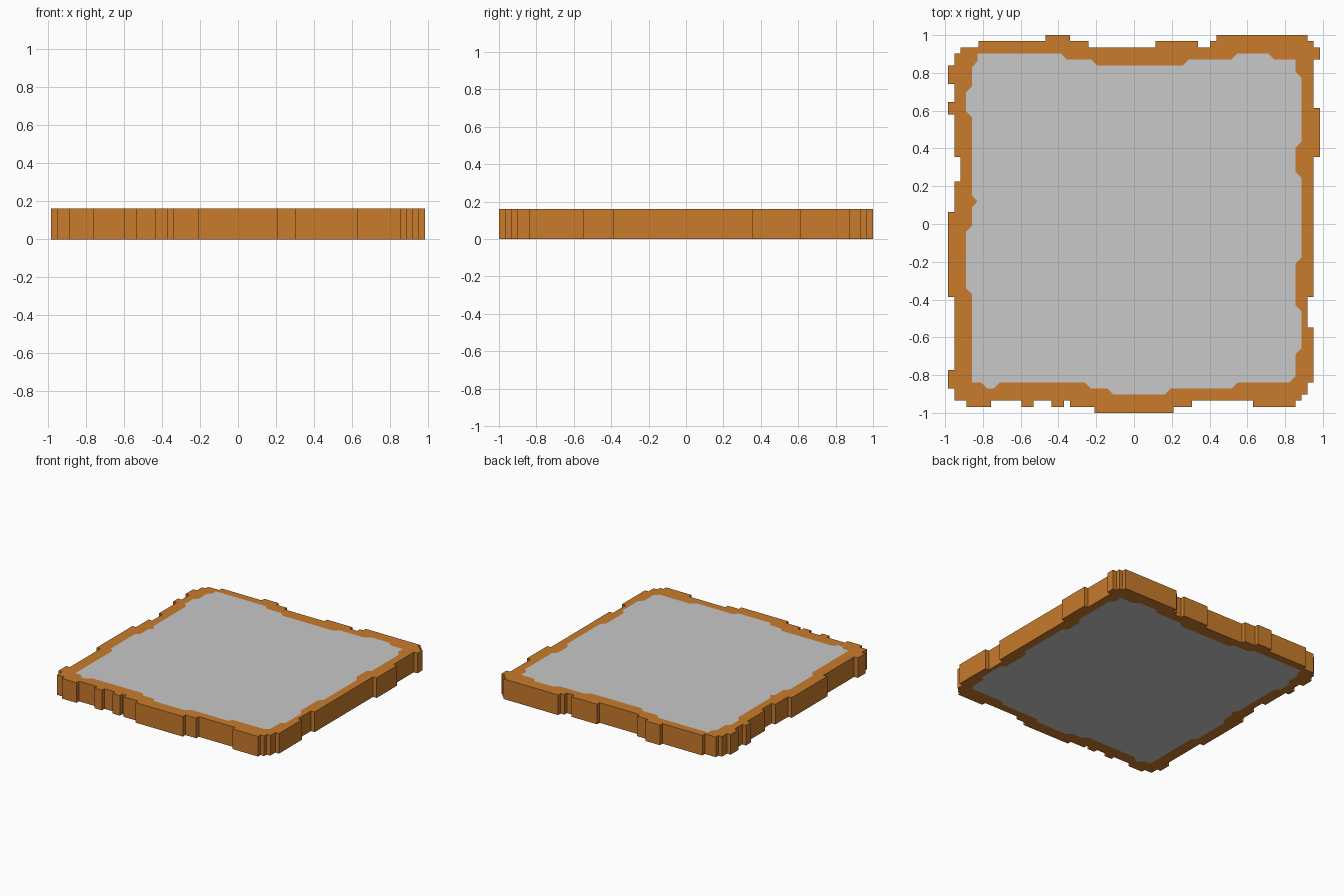
import bpy, bmesh
from mathutils import Vector
from mathutils.geometry import tessellate_polygon

if "Cube" in bpy.data.objects:
    bpy.data.objects.remove(bpy.data.objects["Cube"])

U = 1 / 31          # one grid cell of the stepped outline
HEIGHT = 5 * U

def material(name, rgb):
    m = bpy.data.materials.new(name)
    m.diffuse_color = (*rgb, 1)
    m.use_nodes = True
    m.node_tree.nodes["Principled BSDF"].inputs["Base Color"].default_value = m.diffuse_color
    return m

def outline(sides, chamfer):
    """Clockwise loop; each side is (horizontal, start, [(run end, level)...])."""
    pts = []
    def add(t, level, horizontal):
        p = Vector((t, level, 0) if horizontal else (level, t, 0)) * U
        if not any((p - q).length < 1e-4 for q in pts[-1:] + pts[:1]):
            pts.append(p)
    for horizontal, start, runs in sides:
        d = chamfer if runs[-1][0] > start else -chamfer
        t = start
        for i, (end, level) in enumerate(runs):
            add(t + (d if i else 0), level, horizontal)
            add(end - (d if i < len(runs) - 1 else 0), level, horizontal)
            t = end
    return pts

# Stepped outer edge: back, right, front, left
rim = outline([
    (True, -28.5, [(-25.5, 29), (-14.5, 30), (-10.5, 31), (-7.5, 30), (3.5, 29), (10.5, 30),
                   (12.5, 29), (13.5, 30), (28.5, 31), (29.5, 30), (30.5, 29)]),
    (False, 29, [(27, 30.5), (19, 29.5), (11, 30.5), (-12, 29.5), (-17, 28.5), (-26, 29.5),
                 (-28, 28.5), (-29, 27.5), (-30, 26.5)]),
    (True, 26.5, [(19.5, -30), (9.5, -29), (6.5, -30), (-6.5, -31), (-10.5, -30), (-11.5, -29),
                  (-13.5, -30), (-16.5, -29), (-18.5, -30), (-23.5, -29), (-27.5, -30), (-29.5, -29)]),
    (False, -29, [(-27, -29.5), (-24, -30.5), (-12, -29.5), (2, -30.5), (7, -29.5), (11, -28.5),
                  (18, -29.5), (20, -30.5), (23, -29.5), (26, -30.5), (28, -29.5), (29, -28.5)]),
], 0)

# Grey centre with chamfered steps
centre = outline([
    (True, -25.7, [(-11.5, 28), (-6.5, 27), (8.5, 26), (16.5, 27), (22.5, 28), (26.5, 27)]),
    (False, 27, [(24.5, 26.5), (13, 27.5), (8.1, 26.5), (-6, 27.5), (-13.8, 26.5),
                 (-20.9, 27.5), (-25, 26.5)]),
    (True, 25.5, [(16.5, -26), (5.5, -27), (-3.9, -28), (-7.6, -27), (-22.5, -26),
                  (-24.6, -27), (-26.6, -26)]),
    (False, -26, [(-11, -26.6), (-0.8, -27.6), (3.2, -26.6), (4.2, -25.7), (18, -26.6),
                  (22.1, -27.6), (26.2, -26.6), (28, -25.7)]),
], 0.5)

bm = bmesh.new()
n = len(rim)
ring = tessellate_polygon([rim, centre])
layers = []
for z in (0, HEIGHT):
    vs = [bm.verts.new((p.x, p.y, z)) for p in rim + centre]
    layers.append(vs)
    # orange border, then grey panel, on bottom and top
    for tri in ring:
        bm.faces.new([vs[i] for i in tri])
    bm.faces.new(vs[n:]).material_index = 1

# outer walls
low, high = layers
for i in range(n):
    j = (i + 1) % n
    bm.faces.new((low[i], low[j], high[j], high[i]))
bmesh.ops.recalc_face_normals(bm, faces=bm.faces)

mesh = bpy.data.meshes.new("stepped_slab")
bm.to_mesh(mesh)
bm.free()
mesh.materials.append(material("orange border", (0.578, 0.198, 0.025)))
mesh.materials.append(material("light grey", (0.58, 0.58, 0.58)))
slab = bpy.data.objects.new("stepped_slab", mesh)
bpy.context.collection.objects.link(slab)
